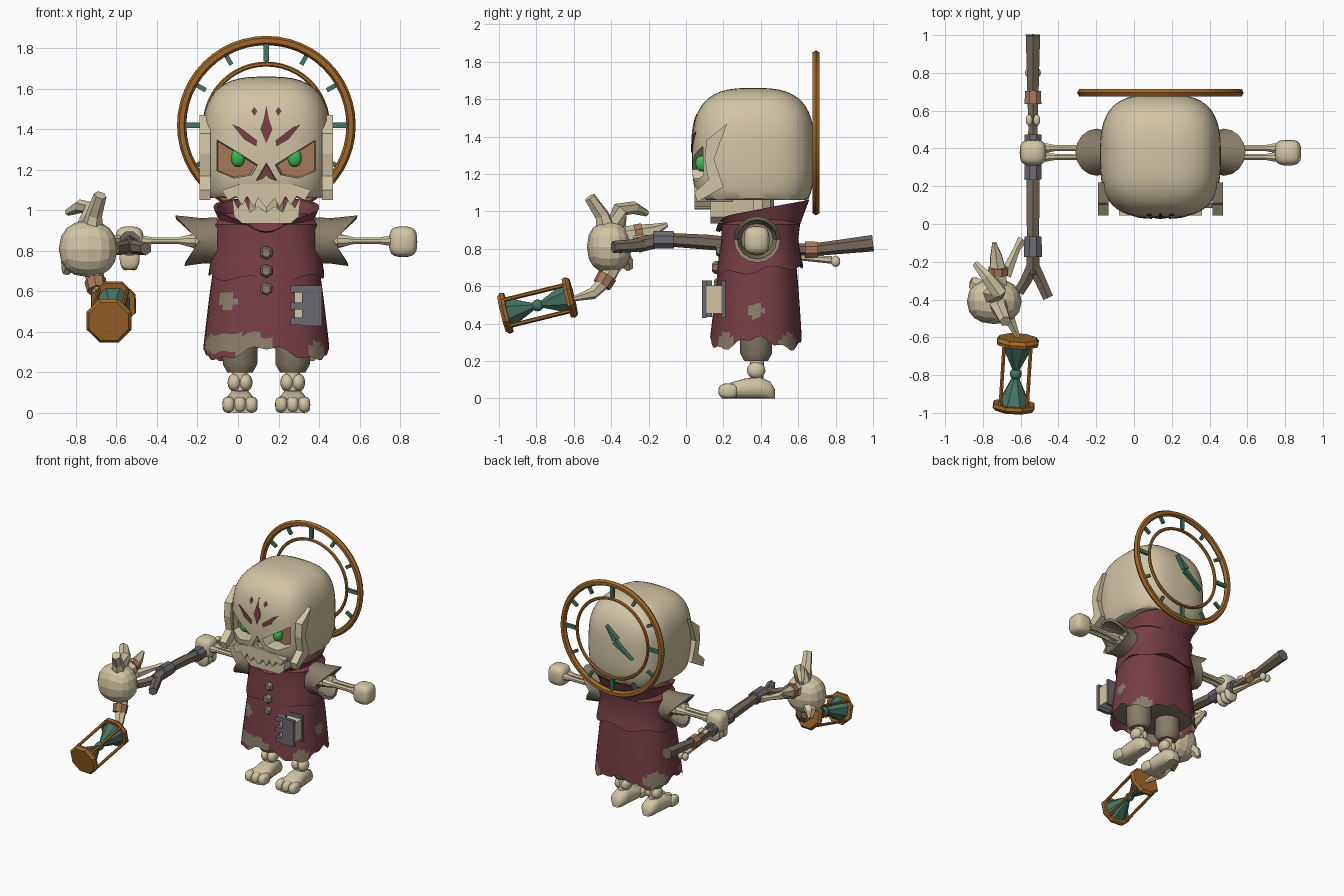
import bpy, bmesh, math
from mathutils import Vector

if "Cube" in bpy.data.objects:
    bpy.data.objects.remove(bpy.data.objects["Cube"])

CX = 0.14  # body centre line


def mat(name, r, g, b):
    m = bpy.data.materials.new(name)
    m.diffuse_color = (r, g, b, 1)
    m.use_nodes = True
    m.node_tree.nodes["Principled BSDF"].inputs["Base Color"].default_value = m.diffuse_color
    return m


BONE = mat("bone", .64, .56, .37)
ROBE = mat("maroon_cloth", .18, .048, .06)
TAUPE = mat("worn_cloth", .25, .205, .145)
GOLD = mat("gold", .36, .14, .022)
TEAL = mat("teal", .06, .18, .13)
GREEN = mat("eye_green", .045, .48, .08)
GREY = mat("grey_leather", .15, .14, .165)
TAN = mat("tan_wrap", .38, .19, .10)
WOOD = mat("wood", .18, .14, .105)


def finish(name, bm, mats, smooth=35, rule=None):
    bmesh.ops.recalc_face_normals(bm, faces=bm.faces)
    for f in bm.faces:
        f.smooth = smooth > 0
        if rule:
            f.material_index = rule(f.calc_center_median())
    for e in bm.edges:
        if len(e.link_faces) == 2 and e.calc_face_angle(0) > math.radians(smooth):
            e.smooth = False
    me = bpy.data.meshes.new(name)
    bm.to_mesh(me)
    bm.free()
    for m in mats if isinstance(mats, list) else [mats]:
        me.materials.append(m)
    ob = bpy.data.objects.new(name, me)
    bpy.context.collection.objects.link(ob)
    return ob


def loft(name, rings, mats, cap=True, smooth=35, rule=None):
    bm = bmesh.new()
    rows = [[bm.verts.new(p) for p in r] for r in rings]
    n = len(rows[0])
    for a, b in zip(rows, rows[1:]):
        for i in range(n):
            bm.faces.new((a[i], a[(i + 1) % n], b[(i + 1) % n], b[i]))
    if cap:
        bm.faces.new(rows[0])
        bm.faces.new(rows[-1])
    return finish(name, bm, mats, smooth, rule)


def frame(t):
    u = t.cross(Vector((0, 0, 1)))
    u = u.normalized() if u.length > 1e-3 else Vector((1, 0, 0))
    return u, u.cross(t).normalized()


def tube(name, pts, mats, n=8, smooth=0):
    """Sweep through (x, y, z, radius) points."""
    P = [Vector(p[:3]) for p in pts]
    rings = []
    for i, p in enumerate(P):
        t = (P[min(i + 1, len(P) - 1)] - P[max(i - 1, 0)]).normalized()
        u, v = frame(t)
        rings.append([p + pts[i][3] * (u * math.cos(a) + v * math.sin(a))
                      for a in ((k + .5) * math.tau / n for k in range(n))])
    return loft(name, rings, mats, smooth=smooth)


def blob(name, c, h, mats, p=2.0, cuts=5, floor=-9, smooth=40):
    """Rounded box with exponent p."""
    bm = bmesh.new()
    bmesh.ops.create_cube(bm, size=2)
    bmesh.ops.subdivide_edges(bm, edges=bm.edges[:], cuts=cuts, use_grid_fill=True)
    for v in bm.verts:
        v.co /= sum(abs(q) ** p for q in v.co) ** (1 / p)
        v.co = Vector([c[i] + h[i] * v.co[i] for i in range(3)])
        v.co.z = max(v.co.z, floor)
    return finish(name, bm, mats, smooth)


def prism(name, pts, axis, lo, hi, mats, rule=None, shrink=1.0):
    """Polygon in xz (axis y) or yz (axis x), extruded lo to hi."""
    ma, mb = (sum(q[i] for q in pts) / len(pts) for i in (0, 1))
    def at(q, d, s):
        a, b = ma + (q[0] - ma) * s, mb + (q[1] - mb) * s
        return (a, d, b) if axis == 'y' else (d, a, b)
    return loft(name, [[at(q, lo, 1) for q in pts], [at(q, hi, shrink) for q in pts]],
                mats, smooth=0, rule=rule)


def box(name, x0, x1, y0, y1, z0, z1, m):
    return prism(name, [(x0, z0), (x1, z0), (x1, z1), (x0, z1)], 'y', y0, y1, m)


def oval(cy, rx, ry, zf, n=64, p=2.5):
    out = []
    for k in range(n):
        a = k * math.tau / n
        c, s = math.cos(a), math.sin(a)
        d = (abs(c) ** p + abs(s) ** p) ** (-1 / p)
        out.append((CX + rx * c * d, cy + ry * s * d, zf(a)))
    return out


# --- skull with carved sockets and nose ---
SK, SH, SP = (CX, .36, 1.30), (.32, .328, .36), 3
skull = blob("skull", SK, SH, [BONE, TAN, ROBE], SP, 13, 1.06)


def carve(name, pts, depth, idx, shrink):
    c = prism(name, pts, 'y', -.1, depth, [BONE, TAN, ROBE],
              lambda f: idx if f.y > depth - .01 else 0, shrink)
    c.hide_render = True
    c.hide_viewport = True
    c.display_type = 'WIRE'
    b = skull.modifiers.new(name, 'BOOLEAN')
    b.operation, b.object, b.solver = 'DIFFERENCE', c, 'EXACT'


def face_y(x, z):
    s = 1 - abs((x - CX) / SH[0]) ** SP - abs((z - SK[2]) / SH[2]) ** SP
    return SK[1] - SH[1] * max(s, 0) ** (1 / SP)


def mark(name, pts):
    loft(name, [[(x, face_y(x, z) + d, z) for x, z in pts] for d in (-.005, .004)], ROBE, smooth=0)


for s, side in ((-1, "left"), (1, "right")):
    X = lambda pts: [(CX + s * a, b) for a, b in pts]
    carve("socket_cutter_" + side, X([(.26, 1.37), (.03, 1.225), (.06, 1.17), (.16, 1.15), (.26, 1.19)]), .15, 1, .8)
    blob("eye_" + side, (CX + s * .14, .085, 1.258), (.036, .035, .047), GREEN, 2, 4)
    mark("brow_mark_" + side, X([(.17, 1.425), (.13, 1.41), (.045, 1.345), (.05, 1.315), (.11, 1.35)]))
    mark("forehead_dot_" + side, X([(.06, 1.51), (.075, 1.49), (.058, 1.465), (.045, 1.49)]))
    prism("cheek_crest_" + side, [(.22, 1.47), (.15, 1.28), (.2, 1.13), (.06, 1.05), (.045, 1.1),
          (.12, 1.17), (.1, 1.28), (.11, 1.38)], 'x', CX + s * .275, CX + s * .33, BONE)
carve("nose_cutter", [(CX, 1.25), (CX - .065, 1.14), (CX - .02, 1.155), (CX, 1.175), (CX + .02, 1.155), (CX + .065, 1.14)], .1, 2, .7)
mark("forehead_mark", [(CX, 1.52), (CX + .013, 1.45), (CX + .03, 1.4), (CX, 1.33), (CX - .03, 1.4), (CX - .013, 1.45)])

# --- jaws with zigzag teeth ---
half = [(.04, 1.06), (.065, 1.015), (.095, 1.07), (.12, 1.025), (.15, 1.07), (.19, 1.05), (.22, 1.1), (.13, 1.13)]
prism("upper_teeth", [(CX, 1.01)] + [(CX + a, b) for a, b in half] + [(CX - a, b) for a, b in half[::-1]], 'y', .045, .25, BONE)
half = [(.04, 1.02), (.08, .99), (.11, 1.06), (.14, 1.01), (.17, 1.07), (.16, .97), (.12, .935)]
prism("lower_jaw", [(CX, .99)] + [(CX + a, b) for a, b in half] + [(CX - a, b) for a, b in half[::-1]], 'y', .13, .36, BONE)
tube("neck", [(CX, .38, .9, .09), (CX, .38, 1.1, .09)], BONE, 10, 35)

# --- clock halo ---
for name, R, r in (("halo_outer", .418, .023), ("halo_inner", .302, .012)):
    bpy.ops.mesh.primitive_torus_add(location=(CX, .695, 1.42), rotation=(math.pi / 2, 0, 0), major_radius=R,
                                     minor_radius=r, major_segments=48, minor_segments=6)
    bpy.context.object.name = name
    bpy.context.object.data.materials.append(GOLD)
    bpy.ops.object.shade_smooth_by_angle()
for k in range(12):
    a = k * math.tau / 12
    r0, r1, w = (.315, .405, .013) if k % 3 == 0 else (.345, .395, .011)
    c, s = math.cos(a), math.sin(a)
    prism(f"halo_tick_{k}", [(CX + r * c - q * s, 1.42 + r * s + q * c) for r, q in
          ((r0, -w), (r1, -w), (r1, w), (r0, w))], 'y', .685, .705, TEAL)
prism("clock_hand_long", [(.11, 1.42), (.13, 1.39), (-.03, 1.30)], 'y', .68, .715, TEAL)
prism("clock_hand_short", [(.09, 1.43), (.13, 1.41), (.19, 1.51)], 'y', .68, .715, TEAL)

# --- robe skirt with ragged hem and worn patches ---
hem = lambda a: .295 + .03 * math.cos(4 * a) + .012 * math.sin(13 * a)
PATCH = [(-.03, .17, .345, .21, .055), (.41, .2, .3, .06, .05), (-.07, .17, .56, .06, .055),
         (.45, .37, .47, .05, .04), (.4, .58, .3, .08, .05), (-.12, .55, .33, .1, .06)]


def worn(c):
    return int(any(((c.x - x) / r) ** 2 + ((c.y - y) / r) ** 2 + ((c.z - z) / h) ** 2 < 1 for x, y, z, r, h in PATCH))


rows = []
for i in range(17):
    t = i / 16
    rows.append(oval(.385 - .012 * t, .255 + .055 * t ** .8, .2 + .045 * t ** .8,
                     lambda a: .74 + (hem(a) - .74) * t))
loft("robe_skirt", rows, [ROBE, TAUPE], False, 35, worn)
loft("skirt_lining", [oval(.375, .29, .23, lambda a: .36), oval(.375, .28, .22, lambda a: .38)], TAUPE)

# --- robe jacket, collar and buttons ---
edge = lambda a: .685 + .015 * math.sin(6 * a) + .025 * math.sin(a)
loft("robe_jacket", [oval(.39, .25, .2, lambda a: .72), oval(.395, .285, .23, edge),
                     oval(.395, .275, .22, lambda a: .76), oval(.395, .262, .205, lambda a: .85),
                     oval(.4, .27, .21, lambda a: .93), oval(.4, .2, .17, lambda a: .985)], ROBE)
top = lambda a: 1.015 + .05 * math.sin(a) - .07 * max(0, -math.sin(a)) ** 8
loft("collar", [oval(.4, .22, .19, lambda a: .87), oval(.4, .225, .21, lambda a: .93),
                oval(.41, .26, .25, top), oval(.41, .24, .23, lambda a: top(a) - .005),
                oval(.4, .17, .16, lambda a: .93)], ROBE, False)
for z, y in ((.79, .175), (.70, .155), (.61, .165)):
    tube("button", [(CX, y + .04, z, .034), (CX, y, z, .034), (CX, y - .015, z, .022)], TAUPE, 6)

# --- hip book ---
box("book_cover", .315, .415, .085, .11, .43, .63, GREY)
for z in (.435, .51, .595):
    box("book_clasp", .26, .32, .088, .14, z, z + .035, GREY)
box("book_pages", .28, .41, .11, .19, .455, .605, BONE)
box("book_back", .27, .415, .19, .21, .43, .63, GREY)

# --- sleeves, arms, legs ---
for s, side in ((-1, "left"), (1, "right")):
    def cuff(dx, r, k):
        out = []
        for i in range(16):
            a = i * math.tau / 16
            c, v = math.cos(a), math.sin(a)
            reach = abs(v) * (.115 if v > 0 else .07)
            out.append((CX + s * (dx + k * reach), .38 + r * c, .85 + r * v))
        return out
    loft("sleeve_" + side, [cuff(.24, .115, 0), cuff(.29, .112, .3), cuff(.335, .125, 1),
                            cuff(.33, .105, 1), cuff(.27, .085, 0)], TAUPE, smooth=25)
    tube("upper_arm_" + side, [(CX + s * .24, .38, .85, .04), (CX + s * .33, .38, .85, .05),
                               (CX + s * .40, .38, .85, .025)], BONE, 8, 40)
    for y in (.355, .402):
        tube("forearm_bone_" + side, [(CX + s * d, y, .85, r) for d, r in
             ((.35, .03), (.39, .03), (.43, .018), (.56, .018), (.60, .026), (.65, .028))], BONE, 8, 40)
    blob("hand_" + side, (CX + s * .675, .378, .845), (.07, .068, .075), BONE, 3.2)
    x = CX + s * .13
    tube("trouser_" + side, [(x, .375, .20, .065), (x, .375, .24, .088), (x, .375, .4, .09)], TAUPE, 12, 35)
    tube("shin_" + side, [(x, .38, .06, .045), (x, .38, .11, .035), (x, .38, .25, .04)], BONE, 10, 40)
    for d in (-.027, .027):
        blob("ankle_knob_" + side, (x + d, .375, .15), (.035, .05, .045), BONE, 2, 3)
    foot = []
    for y, w, h in ((.19, .06, .05), (.24, .08, .085), (.31, .07, .105), (.39, .06, .115), (.45, .055, .09), (.475, .03, .05)):
        foot.append([(x + w * math.cos(a), y, max(0, h * (.5 + .62 * math.sin(a))) if math.sin(a) < .8 else h)
                     for a in (k * math.tau / 14 for k in range(14))])
    loft("foot_" + side, foot, BONE, smooth=50)
    for d in (-.056, 0, .056):
        blob("toe_" + side, (x + d, .225, .04), (.031, .052, .04), BONE, 2.8, 3)

# --- left fist fingers and staff ---
SX = -.535
for i in range(3):
    blob("grip_finger", (SX, .335 + .045 * i, .765), (.05, .024, .06), BONE, 2.5, 3)
tube("staff", [(SX, y, z, r) for y, z, r in ((1, .83, .044), (.82, .81, .038), (.68, .795, .034), (.5, .80, .028),
     (.33, .815, .038), (.12, .835, .04), (-.12, .85, .036), (-.26, .82, .042))], WOOD, 6)
for x1, y1 in ((-.455, -.39), (-.61, -.36)):
    tube("staff_fork", [(SX, -.22, .825, .038), ((SX + x1) / 2, -.3, .815, .034), (x1, y1, .81, .032)], WOOD, 6)
for y, z, w, r, m in ((.67, .795, .035, .048, TAN), (.28, .822, .045, .05, GREY), (.455, .805, .02, .05, GREY),
                      (-.12, .848, .055, .052, GREY)):
    tube("staff_wrap", [(SX, y - w, z, r), (SX, y + w, z, r * .95)], m, 8)
tube("tied_bone", [(SX, .47, .77, .025), (SX, .6, .755, .016), (SX, .78, .74, .02)], BONE, 6)
for d in (-.02, .02):
    blob("bone_end", (SX + d, .8, .733), (.022, .025, .03), BONE, 2, 3)
    blob("bone_end", (SX + d, .55, .83), (.018, .03, .018), BONE, 2, 3)

# --- skeletal claw on the staff head ---
blob("claw_palm", (-.74, -.41, .81), (.145, .12, .14), BONE, 2.2, 3, smooth=12)
for pts in ([(-.72, -.42, .88, .06), (-.71, -.45, .98, .04), (-.68, -.515, 1.075, .032)],
            [(-.75, -.38, .9, .06), (-.72, -.35, 1.01, .045), (-.78, -.28, 1.02, .034), (-.84, -.21, .99, .018)],
            [(-.72, -.36, .86, .055), (-.72, -.25, .88, .05), (-.73, -.17, .90, .035), (-.74, -.1, .93, .012)],
            [(-.72, -.38, .74, .055), (-.70, -.42, .64, .042), (-.66, -.5, .56, .032), (-.61, -.61, .53, .012)],
            [(-.78, -.36, .78, .05), (-.84, -.32, .73, .04), (-.85, -.3, .69, .02)],
            [(-.68, -.27, .84, .035), (-.62, -.13, .85, .02), (-.59, -.08, .85, .03)]):
    tube("claw_finger", pts, BONE, 6)
tube("claw_wrap", [(-.72, -.27, .878, .057), (-.72, -.23, .886, .055)], TAN, 8)
tube("claw_wrap", [(-.705, -.42, .655, .054), (-.695, -.45, .605, .05)], TAN, 8)

# --- hourglass ---
A, B = Vector((-.637, -.967, .455)), Vector((-.615, -.62, .54))
U, V = frame((B - A).normalized())
along = lambda t, r, off=Vector((0, 0, 0)): (*(A.lerp(B, t) + off), r)
tube("hourglass_base", [along(-.05, .105), along(0, .12), along(.05, .115)], GOLD, 8)
tube("hourglass_lid", [along(.95, .115), along(1, .12), along(1.05, .105)], GOLD, 8)
tube("hourglass_glass", [along(.04, .09), along(.46, .016), along(.54, .016), along(.96, .09)], TEAL, 8)
blob("hourglass_waist", A.lerp(B, .5), (.032, .032, .032), TEAL, 2, 3)
for k in range(4):
    a = (k + .5) * math.tau / 4
    o = (U * math.cos(a) + V * math.sin(a)) * .1
    tube("hourglass_post", [along(.02, .011, o), along(.98, .011, o)], GOLD, 6)
